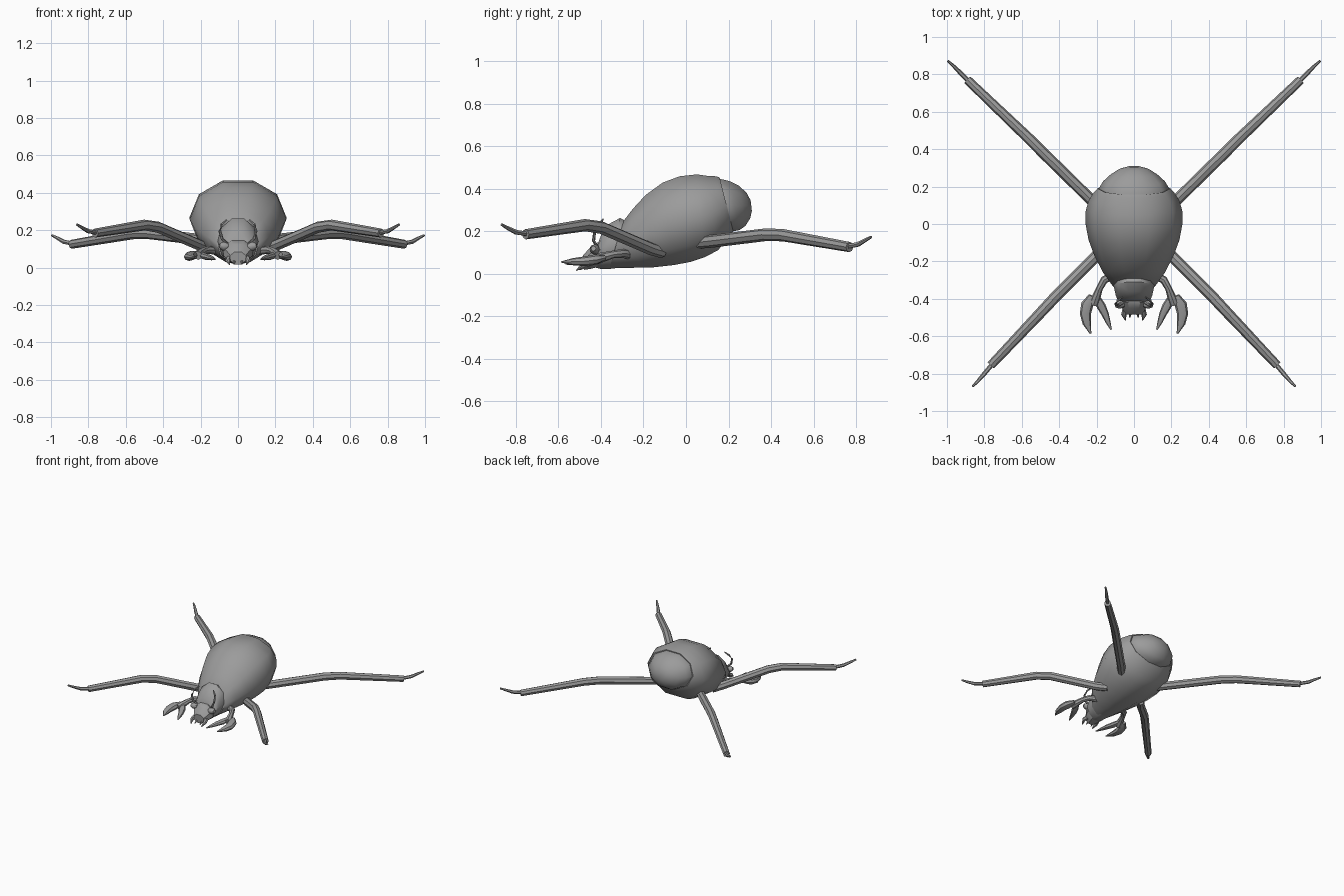
import bpy, bmesh, math
from mathutils import Vector

grey = bpy.data.materials.new("shell_grey")
grey.diffuse_color = (0.33, 0.33, 0.33, 1)


def skin(name, rings, angle=40):
    """Bridge a list of equal-sized rings into a capped, smooth object."""
    bm = bmesh.new()
    loops = [[bm.verts.new(p) for p in r] for r in rings]
    n = len(loops[0])
    for a, b in zip(loops, loops[1:]):
        for i in range(n):
            j = (i + 1) % n
            bm.faces.new((a[i], a[j], b[j], b[i]))
    bm.faces.new(loops[0])
    bm.faces.new(loops[-1])
    bmesh.ops.recalc_face_normals(bm, faces=bm.faces)
    me = bpy.data.meshes.new(name)
    bm.to_mesh(me)
    bm.free()
    me.materials.append(grey)
    ob = bpy.data.objects.new(name, me)
    bpy.context.collection.objects.link(ob)
    bpy.ops.object.select_all(action='DESELECT')
    ob.select_set(True)
    bpy.context.view_layer.objects.active = ob
    bpy.ops.object.shade_smooth_by_angle(angle=math.radians(angle))
    return ob


def hull(name, sections, n=10, angle=40):
    """Loft flat-topped rings, each given as (top y, top z, bottom y, bottom z, half width)."""
    k = math.cos(math.pi / n)
    rings = []
    for ty, tz, by, bz, w in sections:
        ring = []
        for i in range(n):
            a = 2 * math.pi * (i + 0.5) / n
            t = 0.5 + 0.5 * math.cos(a) / k
            ring.append((w * math.sin(a), by + (ty - by) * t, bz + (tz - bz) * t))
        rings.append(ring)
    return skin(name, rings, angle)


def tube(name, path, n=8, flat=1.0, angle=40):
    """Tapered limb through (x, y, z, radius) points; flat squashes it vertically."""
    pts = [Vector(p[:3]) for p in path]
    rings = []
    for i, p in enumerate(pts):
        d = (pts[min(i + 1, len(pts) - 1)] - pts[max(i - 1, 0)]).normalized()
        up = Vector((0, 0, 1)) if abs(d.z) < 0.9 else Vector((0, 1, 0))
        u = d.cross(up).normalized()
        v = u.cross(d)
        r = path[i][3]
        rings.append([p + r * (u * math.cos(t) + v * math.sin(t) * flat)
                      for t in (2 * math.pi * k / n for k in range(n))])
    return skin(name, rings, angle)


def pair(name, path, **kw):
    """Left and right copies of a limb."""
    for side, s in (("right", 1), ("left", -1)):
        tube(f"{name}_{side}", [(s * x, y, z, r) for x, y, z, r in path], **kw)


# Main shell, ending in a raised rim
hull("body_shell", [
    (-.30, .24, -.36, .025, .115), (-.25, .305, -.27, .027, .165),
    (-.19, .37, -.15, .03, .212), (-.11, .428, -.06, .04, .243),
    (-.03, .458, .02, .055, .258), (.05, .467, .09, .078, .258),
    (.10, .46, .15, .11, .243), (.14, .458, .205, .17, .212),
    (.158, .453, .222, .20, .195), (.155, .43, .21, .22, .17)], angle=50)

# Rounded tail tip
hull("tail_tip", [
    (.13, .445, .20, .19, .188), (.16, .446, .225, .20, .187),
    (.205, .435, .252, .205, .165), (.25, .413, .28, .225, .125),
    (.285, .38, .302, .26, .08), (.304, .345, .31, .295, .035)], angle=60)

# Neck collar
hull("neck_collar", [
    (-.27, .24, -.30, .03, .115), (-.31, .262, -.36, .022, .108),
    (-.36, .235, -.40, .022, .098), (-.40, .18, -.425, .028, .085),
    (-.415, .14, -.43, .04, .07)])

# Head, tapering down to the muzzle
hull("head", [
    (-.38, .15, -.38, .04, .07), (-.42, .145, -.42, .03, .085),
    (-.45, .125, -.45, .022, .07), (-.485, .085, -.48, .018, .045)], n=8, angle=30)

# Eyes, fangs and curved feelers
pair("eye", [(.055, -.425, .11, .02), (.08, -.43, .115, .024), (.10, -.435, .118, .012)])
pair("fang", [(.045, -.46, .05, .018), (.055, -.485, .04, .014),
              (.045, -.515, .015, .003)], n=6)
pair("mouth_spike", [(.02, -.465, .04, .012), (.022, -.5, .018, .003)], n=6)
pair("feeler", [(.06, -.42, .13, .008), (.085, -.435, .155, .008),
                (.097, -.43, .195, .008), (.088, -.41, .23, .007),
                (.06, -.39, .256, .004)], n=6)

# Pincers: arm plus two curved claws
pair("pincer_arm", [(.11, -.27, .09, .022), (.16, -.30, .095, .021),
                    (.185, -.345, .09, .018), (.205, -.40, .075, .024),
                    (.215, -.43, .065, .024)])
pair("outer_claw", [(.225, -.385, .075, .018), (.25, -.43, .065, .033),
                    (.26, -.48, .058, .03), (.252, -.53, .056, .023),
                    (.232, -.587, .055, .004)], flat=.75)
pair("inner_claw", [(.20, -.39, .075, .017), (.175, -.44, .06, .024),
                    (.155, -.48, .055, .02), (.14, -.52, .05, .014),
                    (.122, -.565, .045, .004)], flat=.75)

# Two pairs of long legs with thin feet
legs = {
    "front": [(.15, -.11, .10, .028), (.20, -.17, .118, .03), (.43, -.40, .217, .03),
              (.50, -.475, .228, .029), (.765, -.755, .185, .024)],
    "rear": [(.16, .055, .145, .028), (.22, .12, .152, .03), (.48, .375, .183, .03),
             (.56, .455, .181, .029), (.89, .77, .125, .024)],
}
feet = {
    "front": [(.75, -.74, .186, .012), (.80, -.80, .195, .012),
              (.835, -.84, .215, .009), (.862, -.868, .231, .006)],
    "rear": [(.875, .755, .127, .012), (.93, .81, .138, .012),
             (.965, .845, .158, .009), (.995, .872, .173, .006)],
}
for end in legs:
    pair(f"{end}_leg", legs[end])
    pair(f"{end}_foot", feet[end], n=6)
